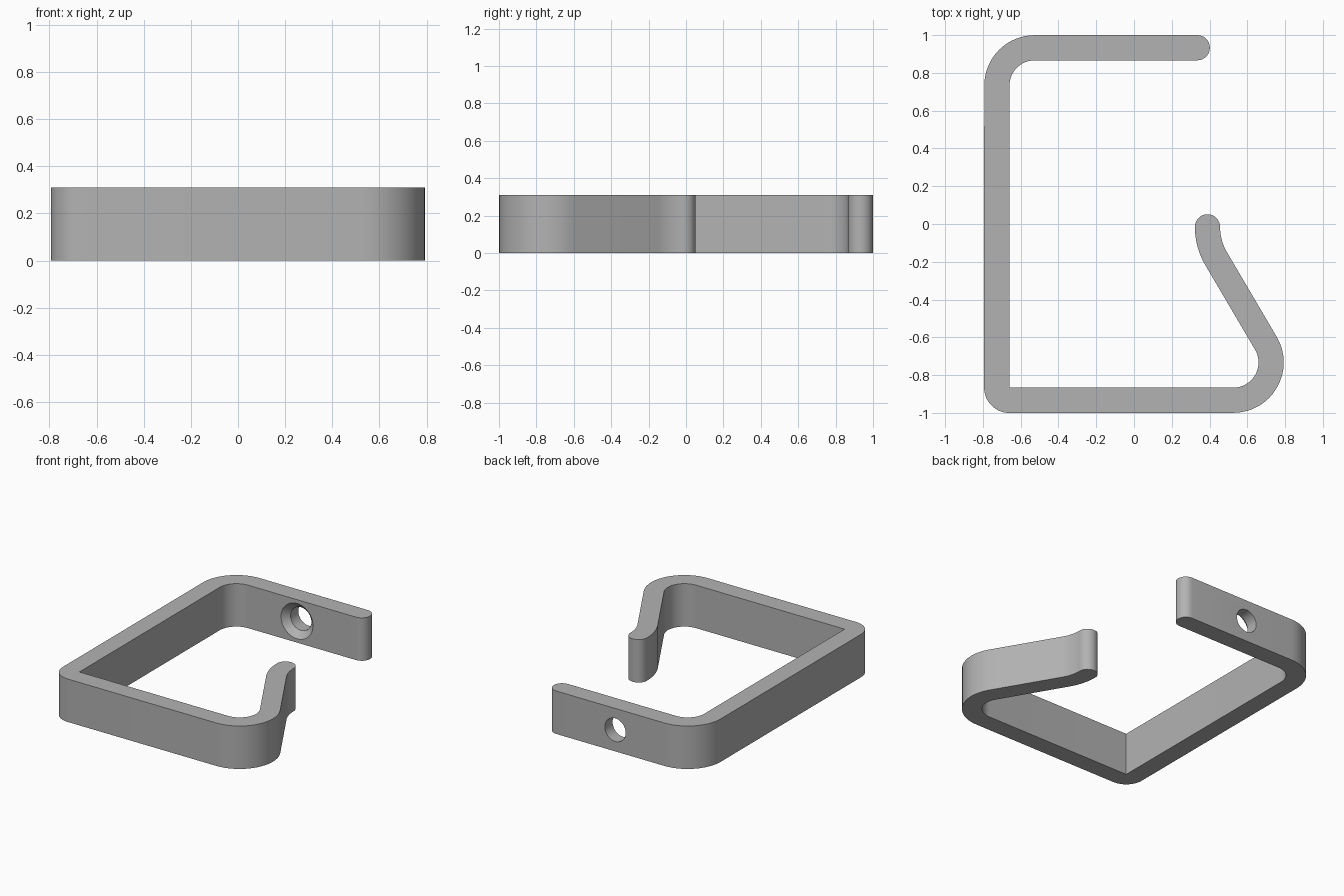
import bpy, bmesh, math
from mathutils import Vector

cube = bpy.data.objects.get("Cube")
if cube:
    bpy.data.objects.remove(cube, do_unlink=True)

HEIGHT = 0.31
HALF = 0.0667          # half the strip thickness
HOLE_X = -0.135


def arc(cx, cy, r, a0, a1, n=16):
    """Points on an arc, angles in degrees."""
    angles = [math.radians(a0 + (a1 - a0) * i / n) for i in range(n + 1)]
    return [Vector((cx + r * math.cos(a), cy + r * math.sin(a))) for a in angles]


def make_object(name, bm):
    bmesh.ops.recalc_face_normals(bm, faces=bm.faces)
    mesh = bpy.data.meshes.new(name)
    bm.to_mesh(mesh)
    bm.free()
    obj = bpy.data.objects.new(name, mesh)
    bpy.context.collection.objects.link(obj)
    return obj


# Centreline bends: centre x, centre y, radius, start angle, end angle, side
bends = [
    (-0.526, 0.733, 0.2, 90, 180, 1),
    (-0.66, -0.8667, HALF, 180, 270, 1),
    (0.526, -0.733, 0.2, 270, 390, 1),
    (0.722, -0.015, 0.333, 210, 180, -1),
]
outer, inner = [], []
for cx, cy, r, a0, a1, side in bends:
    outer += arc(cx, cy, r + side * HALF, a0, a1)
    inner += arc(cx, cy, r - side * HALF, a0, a1)
start_cap = arc(0.335, 0.9333, HALF, -90, 90)
end_cap = arc(0.389, -0.015, HALF, 0, 180)

# Closed outline without repeated points
outline = []
for p in start_cap + outer + end_cap + inner[::-1]:
    if not outline or (p - outline[-1]).length > 0.001:
        outline.append(p)

# Bent strip body
bm = bmesh.new()
face = bm.faces.new([bm.verts.new((p.x, p.y, 0)) for p in outline])
top = bmesh.ops.extrude_face_region(bm, geom=[face])["geom"]
bmesh.ops.translate(bm, vec=(0, 0, HEIGHT),
                    verts=[v for v in top if isinstance(v, bmesh.types.BMVert)])
hook = make_object("hook_bracket", bm)

# Countersunk screw hole cutter, opening towards the inside
bm = bmesh.new()
rings = []
for y, r in [(0.8567, 0.1375), (0.9107, 0.0835), (1.05, 0.0835)]:
    rings.append([bm.verts.new((HOLE_X + p.x, y, HEIGHT / 2 + p.y))
                  for p in arc(0, 0, r, 0, 360, 40)[:-1]])
for a, b in zip(rings, rings[1:]):
    for i in range(len(a)):
        j = (i + 1) % len(a)
        bm.faces.new((a[i], a[j], b[j], b[i]))
bm.faces.new(rings[0])
bm.faces.new(rings[-1])
cutter = make_object("screw_hole_cutter", bm)
cutter.hide_render = True

bpy.ops.object.select_all(action='DESELECT')
bpy.context.view_layer.objects.active = hook
hook.select_set(True)
cut = hook.modifiers.new("screw_hole", 'BOOLEAN')
cut.operation = 'DIFFERENCE'
cut.solver = 'EXACT'
cut.object = cutter
bpy.ops.object.modifier_apply(modifier=cut.name)
bpy.data.objects.remove(cutter, do_unlink=True)

# Plain grey finish
grey = bpy.data.materials.new("plain_grey")
grey.use_nodes = True
colour = (0.45, 0.45, 0.45, 1)
grey.diffuse_color = colour
grey.node_tree.nodes["Principled BSDF"].inputs["Base Color"].default_value = colour
hook.data.materials.clear()
hook.data.materials.append(grey)
bpy.ops.object.shade_smooth_by_angle(angle=math.radians(30))
